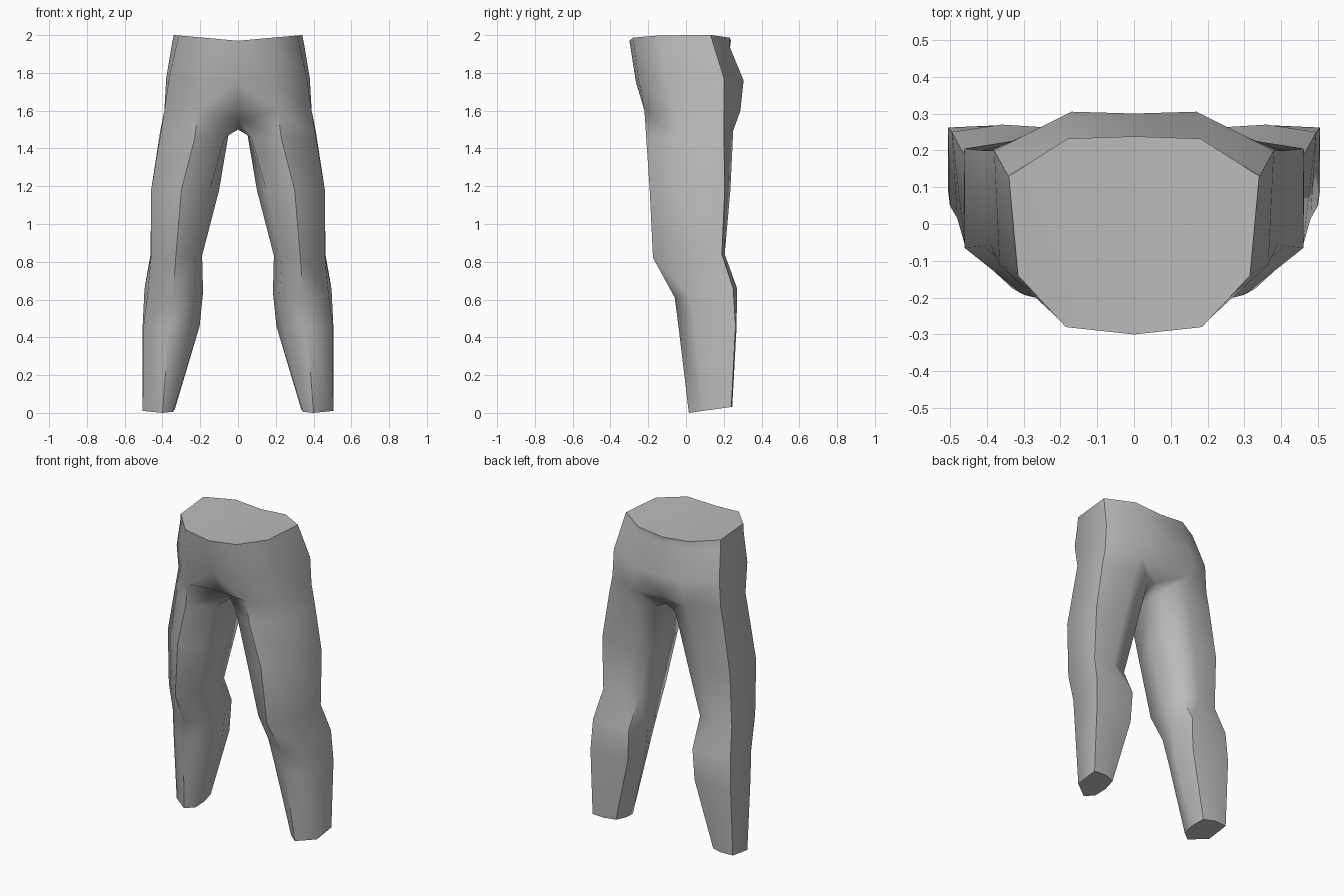
import bpy, bmesh, math

if "Cube" in bpy.data.objects:
    bpy.data.objects.remove(bpy.data.objects["Cube"])

# Half torso outlines, front centre round the side to back centre: (z, z rise per x, points)
TORSO = [
    (1.97, 0.09, [(0, -.30), (.185, -.28), (.315, -.14), (.34, .13), (.18, .232), (0, .238)]),
    (1.93, 0.06, [(0, -.293), (.187, -.274), (.325, -.13), (.35, .145), (.18, .23), (0, .232)]),
    (1.75, 0.06, [(0, -.265), (.19, -.25), (.365, -.11), (.38, .20), (.17, .305), (0, .30)]),
    (1.60, 0.00, [(0, -.19), (.21, -.22), (.39, -.055), (.39, .20), (.19, .288), (0, .26)]),
]
# Crotch seam: front, back, middle
CROTCH = [(0, -.10, 1.55), (0, .20, 1.52), (0, .07, 1.50)]
# Leg outlines: (z, z rise per y, points), front inner, front, outer front,
# outer back, back, back inner, inner
LEG = [
    (1.47, 0.1, [(.07, -.12), (.23, -.21), (.412, -.06), (.412, .20), (.20, .25), (.07, .21), (.05, .05)]),
    (1.18, 0.0, [(.15, -.13), (.30, -.192), (.46, -.065), (.46, .205), (.27, .235), (.14, .19), (.10, .04)]),
    (.83, 0.05, [(.23, -.12), (.33, -.175), (.46, -.055), (.463, .19), (.33, .205), (.22, .17), (.19, .04)]),
    (.62, 0.15, [(.22, 0), (.345, -.06), (.48, .015), (.495, .25), (.36, .27), (.23, .262), (.185, .13)]),
    (.46, 0.0, [(.25, .02), (.365, -.04), (.50, .05), (.505, .262), (.37, .268), (.24, .255), (.203, .13)]),
    (0.0, 0.14, [(.345, .055), (.40, .015), (.505, .09), (.505, .24), (.42, .245), (.35, .22), (.335, .14)]),
]

bm = bmesh.new()


def bridge(upper, lower, closed):
    """Join two outlines with quads."""
    n = len(upper)
    for i in range(n if closed else n - 1):
        j = (i + 1) % n
        bm.faces.new((upper[i], lower[i], lower[j], upper[j]))


# Hips and waist
torso = [[bm.verts.new((x, y, z + k * x)) for x, y in pts] for z, k, pts in TORSO]
for a, b in zip(torso, torso[1:]):
    bridge(a, b, False)
bm.faces.new(torso[0])

# Crotch joins the hip outline to the leg opening
front, back, middle = [bm.verts.new(p) for p in CROTCH]
hip = torso[-1]
bm.faces.new((hip[0], front, hip[1]))
bm.faces.new((hip[4], back, hip[5]))

# Leg and closed ankle
leg = [[front, *hip[1:5], back, middle]]
leg += [[bm.verts.new((x, y, max(0, z + k * (y - (.015 if z == 0 else 0))))) for x, y in pts]
        for z, k, pts in LEG]
for a, b in zip(leg, leg[1:]):
    bridge(a, b, True)
bm.faces.new(leg[-1])
bmesh.ops.recalc_face_normals(bm, faces=bm.faces)

mesh = bpy.data.meshes.new("trousers")
bm.to_mesh(mesh)
bm.free()
trousers = bpy.data.objects.new("trousers", mesh)
bpy.context.collection.objects.link(trousers)

# Plain grey cloth
grey = bpy.data.materials.new("grey cloth")
grey.diffuse_color = (0.5, 0.5, 0.5, 1)
grey.use_nodes = True
grey.node_tree.nodes["Principled BSDF"].inputs["Base Color"].default_value = grey.diffuse_color
mesh.materials.append(grey)

# Other half by mirroring
mirror = trousers.modifiers.new("mirror", 'MIRROR')
mirror.use_clip = True
mirror.merge_threshold = 0.001
bpy.context.view_layer.objects.active = trousers
trousers.select_set(True)
bpy.ops.object.modifier_apply(modifier="mirror")
bpy.ops.object.shade_smooth_by_angle(angle=math.radians(60))
